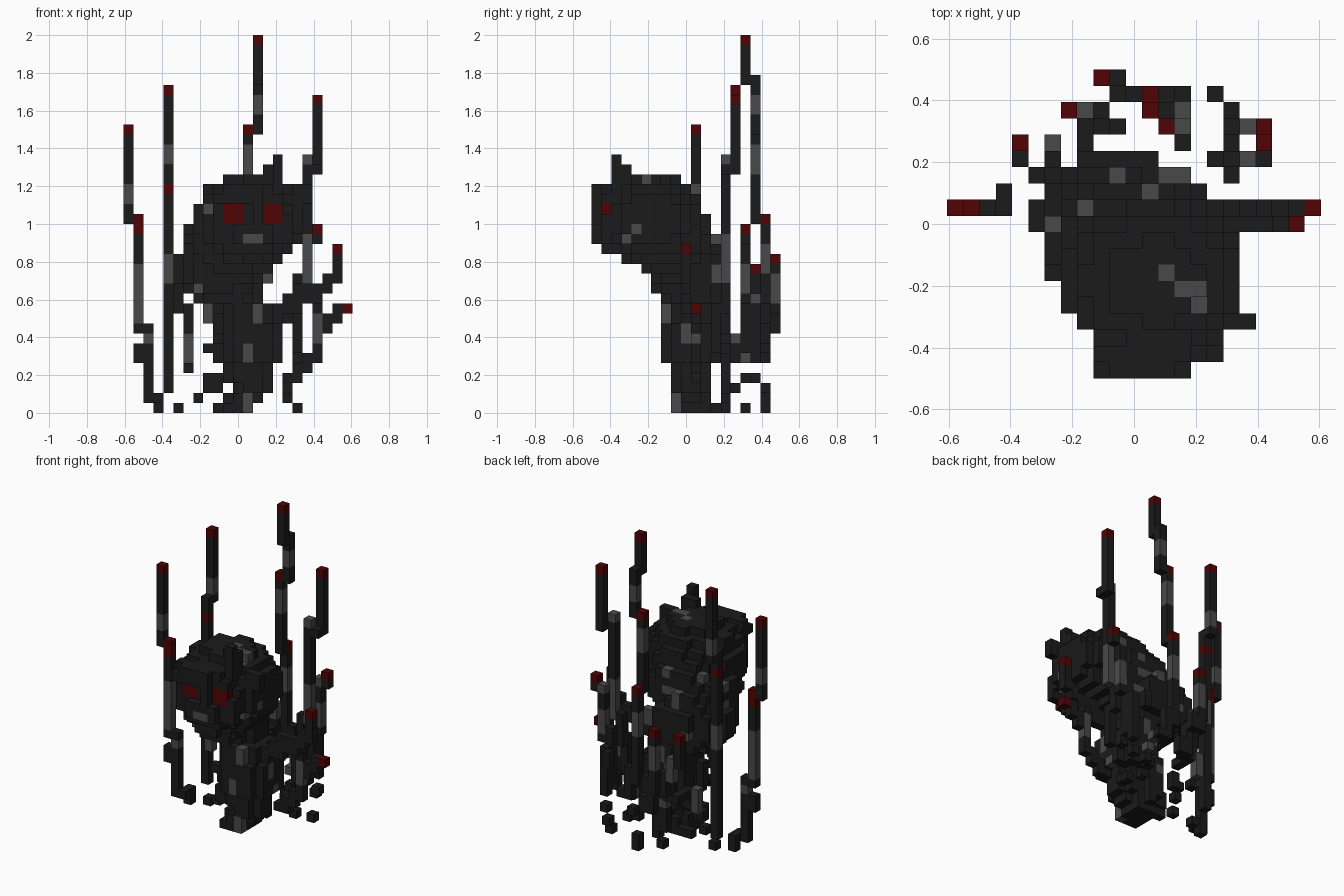
import bpy, bmesh

cube = bpy.data.objects.get("Cube")
if cube:
    bpy.data.objects.remove(cube)

C = 1 / 19                      # block size
DARK, GREY, RED = 0, 1, 2


def material(name, rgb):
    m = bpy.data.materials.new(name)
    m.use_nodes = True
    m.diffuse_color = (*rgb, 1)
    m.node_tree.nodes["Principled BSDF"].inputs["Base Color"].default_value = (*rgb, 1)
    return m


MATS = [material("charcoal", (0.0105, 0.0105, 0.0105)),
        material("ash grey", (0.066, 0.066, 0.066)),
        material("dark red", (0.08, 0.001, 0.001))]


def box(cells, i0, i1, j0, j1, k0, k1, col=DARK):
    for i in range(i0, i1 + 1):
        for j in range(j0, j1 + 1):
            for k in range(k0, k1 + 1):
                cells[i, j, k] = col


def ellipsoid(cells, centre, radii, power=2.0):
    for i in range(23):
        for j in range(19):
            for k in range(38):
                if sum((abs(p - c) / r) ** power for p, c, r in zip((i, j, k), centre, radii)) <= 1:
                    cells[i, j, k] = DARK


def spots(cells, axis, pick, points):
    # grey the outermost block along an axis at each pair of other coordinates
    for p in points:
        row = [c for c in cells if c[:axis] + c[axis + 1:] == p]
        if row:
            cells[pick(row, key=lambda c: c[axis])] = GREY


SIDES = [((1, 0, 0), ((1, 0, 0), (1, 1, 0), (1, 1, 1), (1, 0, 1))),
         ((-1, 0, 0), ((0, 0, 0), (0, 0, 1), (0, 1, 1), (0, 1, 0))),
         ((0, 1, 0), ((0, 1, 0), (0, 1, 1), (1, 1, 1), (1, 1, 0))),
         ((0, -1, 0), ((0, 0, 0), (1, 0, 0), (1, 0, 1), (0, 0, 1))),
         ((0, 0, 1), ((0, 0, 1), (1, 0, 1), (1, 1, 1), (0, 1, 1))),
         ((0, 0, -1), ((0, 0, 0), (0, 1, 0), (1, 1, 0), (1, 0, 0)))]


def build(name, cells):
    # only the outer faces of the blocks
    bm = bmesh.new()
    verts = {}
    for (i, j, k), col in cells.items():
        for (a, b, c), corners in SIDES:
            if (i + a, j + b, k + c) in cells:
                continue
            loop = []
            for x, y, z in corners:
                key = (i + x, j + y, k + z)
                if key not in verts:
                    verts[key] = bm.verts.new(((key[0] - 11.5) * C, (key[1] - 9.5) * C, key[2] * C))
                loop.append(verts[key])
            bm.faces.new(loop).material_index = col
    me = bpy.data.meshes.new(name)
    bm.to_mesh(me)
    bm.free()
    for m in MATS:
        me.materials.append(m)
    ob = bpy.data.objects.new(name, me)
    bpy.context.collection.objects.link(ob)


def strand(name, *runs):
    cells = {}
    for r in runs:
        box(cells, *r)
    build(name, cells)


def col(i, j, k0, k1, c=DARK):
    return (i, i, j, j, k0, k1, c)


# head and the thick neck sweeping back to one side
head = {}
ellipsoid(head, (12.2, 5.5, 19), (5.6, 5.1, 4.6), 2.1)
ellipsoid(head, (9.2, 9.3, 14.0), (4.4, 4.2, 4.2))
ellipsoid(head, (10.8, 7.8, 16.8), (5.4, 4.2, 4.4))
box(head, 9, 12, 13, 13, 12, 15)
# face plate with sunken eyes, brow and mouth
box(head, 9, 16, 1, 1, 17, 19)
box(head, 9, 15, 1, 1, 20, 21)
box(head, 9, 14, 1, 1, 22, 22)
box(head, 10, 14, 1, 1, 16, 16)
box(head, 11, 14, 0, 0, 17, 18)
box(head, 13, 13, 0, 0, 19, 20)
box(head, 9, 13, 0, 0, 21, 21)
box(head, 10, 13, 0, 0, 22, 22)
for x in (10, 14):
    box(head, x, x + 1, 1, 1, 19, 20, RED)
# horn and ear
box(head, 15, 15, 2, 2, 22, 25)
box(head, 14, 15, 3, 3, 22, 24)
box(head, 17, 18, 3, 3, 21, 22)
box(head, 8, 8, 3, 3, 18, 20)
box(head, 8, 8, 8, 8, 9, 10)
# grey patches from the front, +x side, top, back and -x side
box(head, 13, 14, 12, 12, 13, 14, GREY)
spots(head, 1, min, [(12, 17), (13, 17), (8, 20), (8, 9), (8, 10)])
spots(head, 0, max, [(3, 17), (4, 18)])
spots(head, 2, max, [(13, 6), (14, 5), (15, 5), (15, 4), (8, 10), (6, 9), (12, 11)])
spots(head, 1, max, [(10, 16), (10, 17), (11, 17), (12, 17), (8, 13)])
spots(head, 0, min, [(9, 16), (7, 12)])
build("head_and_neck", head)

# tapering trunk, one rounded slab per level
trunk = {}
for k0, k1, i0, i1, j0, j1 in [(0, 0, 10, 12, 8, 11), (1, 1, 10, 13, 8, 11), (2, 2, 11, 14, 8, 11),
                               (3, 4, 10, 14, 8, 11), (5, 6, 10, 15, 7, 12), (7, 8, 10, 15, 7, 12),
                               (9, 10, 10, 14, 7, 12), (11, 13, 9, 13, 8, 12)]:
    for i in range(i0, i1 + 1):
        for j in range(j0, j1 + 1):
            u = (i - (i0 + i1) / 2) / ((i1 - i0 + 1) / 2)
            v = (j - (j0 + j1) / 2) / ((j1 - j0 + 1) / 2)
            if abs(u) ** 2.4 + abs(v) ** 2.4 <= 0.95:
                box(trunk, i, i, j, j, k0, k1)
box(trunk, 8, 9, 9, 9, 6, 6)
box(trunk, 9, 10, 9, 9, 5, 5)
box(trunk, 8, 9, 10, 10, 2, 3)
box(trunk, 11, 12, 13, 13, 1, 5)
spots(trunk, 1, min, [(12, 0), (12, 1), (12, 5), (12, 6), (13, 9), (13, 10)])
spots(trunk, 0, max, [(8, 0), (8, 1), (9, 8), (9, 7), (10, 5)])
spots(trunk, 1, max, [(11, 8), (12, 10), (12, 9), (11, 4)])
build("trunk", trunk)

# tendrils on the -x side
strand("outer_right_tendril", col(0, 10, 19, 28), col(0, 10, 21, 22, GREY), col(0, 10, 28, 28, RED),
       col(1, 10, 8, 19), col(1, 10, 9, 14, GREY), col(1, 10, 18, 19, RED),
       col(2, 10, 6, 8), col(2, 10, 7, 7, GREY), col(1, 10, 5, 6), col(2, 10, 1, 5),
       col(3, 10, 1, 1), col(3, 11, 0, 1))
strand("tall_right_tendril", col(4, 14, 24, 32), col(4, 14, 25, 26, GREY), col(4, 14, 32, 32, RED),
       col(4, 13, 2, 24), col(4, 13, 22, 22, RED), col(4, 13, 13, 15, GREY))
strand("short_right_tendril", col(6, 14, 5, 7, GREY), col(6, 13, 4, 4), col(6, 13, 8, 10),
       col(5, 12, 10, 12))

# tendrils behind the trunk
strand("tall_back_tendril", col(13, 15, 33, 37), col(13, 15, 37, 37, RED), col(13, 16, 28, 33),
       col(13, 16, 30, 31, GREY), col(12, 16, 19, 28), col(12, 16, 24, 26, GREY),
       col(12, 16, 28, 28, RED), col(12, 17, 8, 19), col(12, 17, 14, 16, GREY),
       col(12, 17, 19, 19, RED), col(13, 17, 6, 9), col(14, 17, 6, 6), col(14, 16, 6, 6, GREY),
       col(14, 15, 5, 5, GREY))
strand("middle_back_tendril", col(9, 18, 8, 15), col(9, 18, 11, 13, GREY), col(9, 18, 15, 15, RED),
       col(10, 18, 8, 9), col(10, 17, 5, 8), col(11, 17, 5, 6))
strand("side_back_tendril", col(7, 16, 11, 14), col(7, 16, 14, 14, RED), col(8, 16, 9, 11, GREY),
       col(9, 16, 7, 9), col(9, 15, 6, 7), col(8, 15, 6, 6), col(8, 14, 6, 6), col(8, 13, 6, 6))

# tendrils on the +x side
strand("tall_left_tendril", col(19, 14, 24, 31), col(19, 14, 31, 31, RED), col(19, 13, 24, 24),
       col(18, 13, 13, 25), col(18, 13, 13, 17, GREY), col(18, 13, 25, 25, GREY),
       col(17, 13, 10, 13), col(17, 12, 6, 10))
strand("short_left_tendril", col(19, 15, 17, 18), col(19, 15, 18, 18, RED), col(18, 15, 11, 17),
       col(18, 15, 12, 14, GREY), col(18, 15, 17, 17, GREY), col(17, 15, 6, 12), col(17, 16, 5, 10),
       col(17, 14, 5, 6), col(16, 17, 9, 10))
strand("upper_left_branch", col(21, 9, 13, 16), col(21, 9, 16, 16, RED), col(20, 9, 12, 13),
       col(19, 9, 11, 12), (17, 18, 9, 9, 11, 12), (16, 17, 9, 9, 10, 11), col(15, 9, 9, 10))
strand("lower_left_branch", col(22, 10, 10, 10, RED), (20, 21, 10, 10, 9, 9), col(21, 10, 9, 10),
       col(20, 10, 8, 9), col(19, 10, 5, 10), col(19, 10, 7, 9, GREY), col(18, 10, 4, 5),
       col(17, 10, 3, 4), col(16, 10, 3, 3))

# loose blocks near the ground
for n, (i, j, k) in enumerate([(12, 17, 0), (12, 17, 1), (10, 15, 0), (12, 13, 0), (9, 11, 0),
                               (7, 11, 1), (5, 12, 0), (16, 17, 2), (17, 16, 3), (17, 15, 0),
                               (16, 13, 1), (14, 14, 2), (14, 15, 3), (8, 13, 3)]):
    strand("loose_block_%d" % n, col(i, j, k, k))
